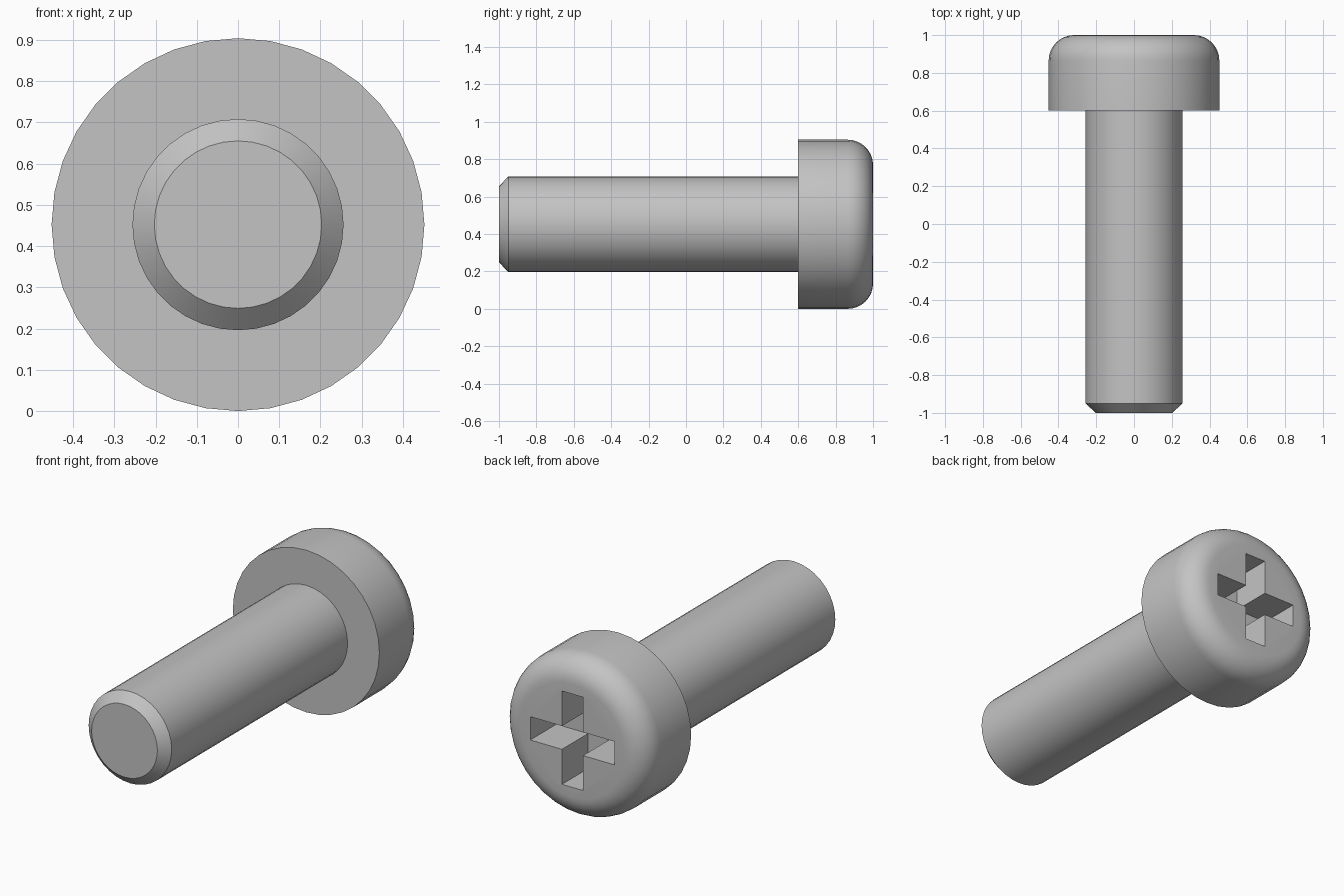
import bpy, bmesh
from math import sin, cos, pi, radians

cube = bpy.data.objects.get("Cube")
if cube:
    bpy.data.objects.remove(cube, do_unlink=True)

SIDES = 36
HEAD_R, SHAFT_R, TIP_R = 0.452, 0.256, 0.203
CENTRE_Z = HEAD_R
FILLET = 0.135
SLOT_LENGTH, SLOT_WIDTH, SLOT_DEPTH = 0.52, 0.13, 0.23

steel = bpy.data.materials.new("grey steel")
steel.use_nodes = True
colour = (0.55, 0.55, 0.55, 1)
steel.diffuse_color = colour
steel.node_tree.nodes["Principled BSDF"].inputs["Base Color"].default_value = colour


def make_object(name, bm):
    bmesh.ops.recalc_face_normals(bm, faces=bm.faces)
    mesh = bpy.data.meshes.new(name)
    bm.to_mesh(mesh)
    bm.free()
    mesh.materials.append(steel)
    obj = bpy.data.objects.new(name, mesh)
    bpy.context.collection.objects.link(obj)
    return obj


def lathe(name, profile):
    """Turn (radius, y) points around the long axis and cap both ends."""
    bm = bmesh.new()
    angles = [2 * pi * i / SIDES for i in range(SIDES)]
    rings = [[bm.verts.new((r * sin(a), y, CENTRE_Z + r * cos(a))) for a in angles]
             for r, y in profile]
    for low, high in zip(rings, rings[1:]):
        for i in range(SIDES):
            j = (i + 1) % SIDES
            bm.faces.new((low[i], low[j], high[j], high[i]))
    bm.faces.new(rings[0])
    bm.faces.new(rings[-1])
    return make_object(name, bm)


def box_cutter(name, width, height, floor_y, top_y):
    bm = bmesh.new()
    bmesh.ops.create_cube(bm, size=1)
    bmesh.ops.scale(bm, vec=(width, top_y - floor_y, height), verts=bm.verts)
    bmesh.ops.translate(bm, vec=(0, (floor_y + top_y) / 2, CENTRE_Z), verts=bm.verts)
    obj = make_object(name, bm)
    obj.hide_render = True
    return obj


# Chamfered shaft and round-edged head, turned as one piece
profile = [(TIP_R, -1), (SHAFT_R, -0.95), (SHAFT_R, 0.6), (HEAD_R, 0.6)]
STEPS = 8
for k in range(STEPS + 1):
    a = pi / 2 * k / STEPS
    profile.append((HEAD_R - FILLET + FILLET * cos(a), 1 - FILLET + FILLET * sin(a)))
screw = lathe("screw_head_and_shaft", profile)

# Cross-shaped driver recess in the end of the head
bpy.context.view_layer.objects.active = screw
for name, w, h in (("slot_across", SLOT_LENGTH, SLOT_WIDTH),
                   ("slot_upright", SLOT_WIDTH, SLOT_LENGTH)):
    cutter = box_cutter(name, w, h, 1 - SLOT_DEPTH, 1.2)
    cut = screw.modifiers.new(name, "BOOLEAN")
    cut.operation = "DIFFERENCE"
    cut.solver = "EXACT"
    cut.object = cutter
    bpy.ops.object.modifier_apply(modifier=cut.name)
    bpy.data.objects.remove(cutter, do_unlink=True)

# Smooth turned surfaces with crisp machined edges
bpy.ops.object.select_all(action="DESELECT")
screw.select_set(True)
bpy.ops.object.shade_smooth_by_angle(angle=radians(30))
